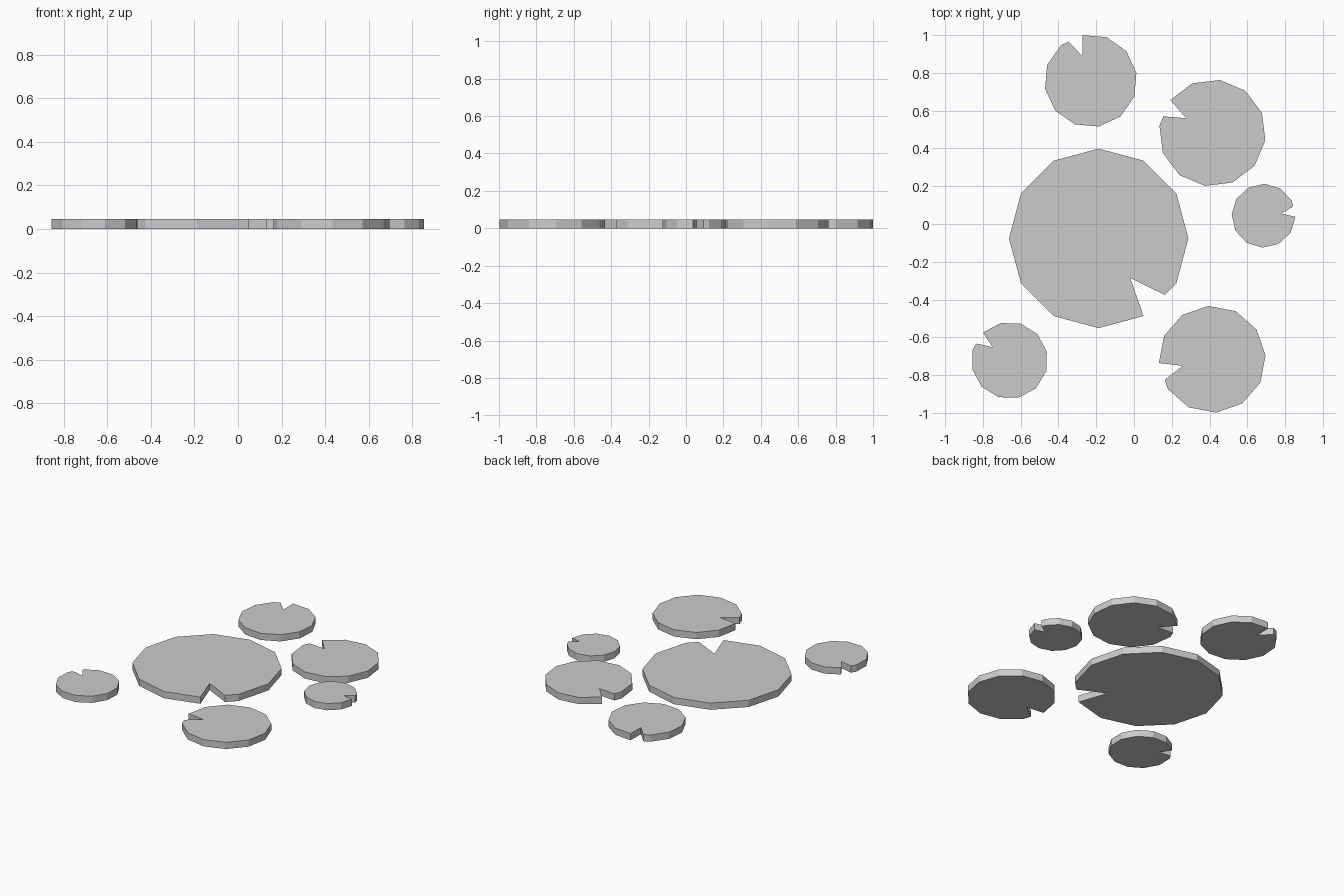
import bpy, bmesh
from math import sin, cos, radians

if "Cube" in bpy.data.objects:
    bpy.data.objects.remove(bpy.data.objects["Cube"])

THICK = 0.047
SIDES = 12


def lily_pad(name, cx, cy, r, start):
    """Flat 12-sided pad with a V notch opening just after the corner at angle start."""
    step = 360 / SIDES
    half = radians(step / 2)
    gap = 19.4                                                # notch width in degrees
    rim = r * cos(half) / cos(half - radians(gap))            # far lip lies on the rim edge
    outline = [(0.563 * r, start + 8.6), (rim, start + gap)]  # notch tip, far lip
    outline += [(r, start + step * i) for i in range(1, SIDES + 1)]

    bm = bmesh.new()
    rings = [[bm.verts.new((d * cos(radians(a)), d * sin(radians(a)), z))
              for d, a in outline] for z in (0, THICK)]
    low, high = rings
    bm.faces.new(low[::-1])
    bm.faces.new(high)
    n = len(outline)
    for i in range(n):
        j = (i + 1) % n
        bm.faces.new((low[i], low[j], high[j], high[i]))
    bmesh.ops.recalc_face_normals(bm, faces=bm.faces)
    mesh = bpy.data.meshes.new(name)
    bm.to_mesh(mesh)
    bm.free()
    obj = bpy.data.objects.new(name, mesh)
    obj.location = (cx, cy, 0)
    bpy.context.collection.objects.link(obj)


# One large pad surrounded by five smaller ones: centre, radius, notch angle
lily_pad("large_pad", -0.187, -0.076, 0.475, -60)
lily_pad("back_pad", -0.229, 0.758, 0.2455, 100)
lily_pad("back_right_pad", 0.415, 0.482, 0.283, 142)
lily_pad("small_right_pad", 0.686, 0.044, 0.169, -2)
lily_pad("front_right_pad", 0.414, -0.716, 0.283, 184)
lily_pad("front_left_pad", -0.659, -0.722, 0.203, 133.5)
